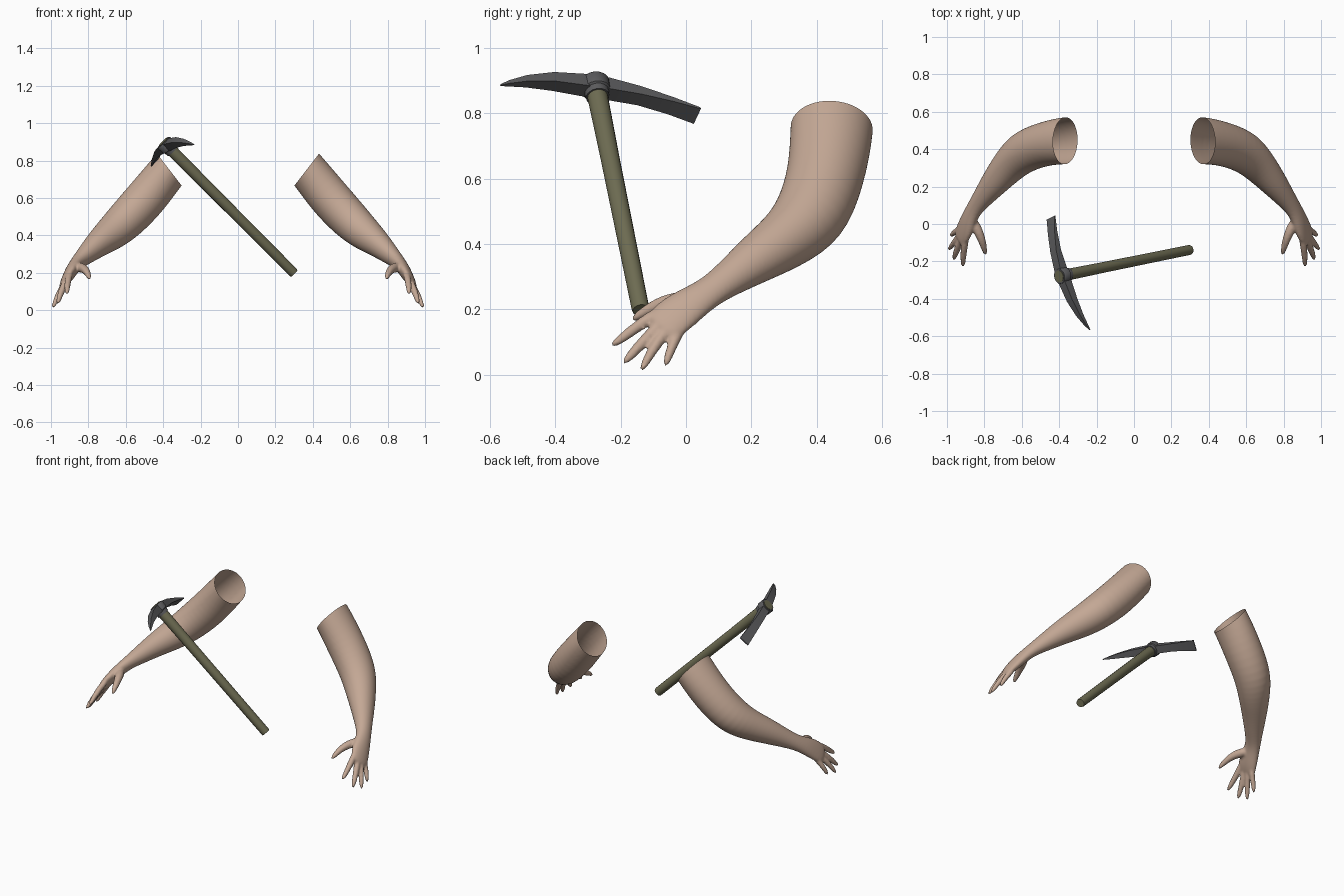
import bpy, bmesh, math
from mathutils import Vector, Matrix

default = bpy.data.objects.get("Cube")
if default:
    bpy.data.objects.remove(default, do_unlink=True)


def material(name, rgb):
    mat = bpy.data.materials.new(name)
    mat.use_nodes = True
    colour = (*rgb, 1)
    mat.diffuse_color = colour
    bsdf = mat.node_tree.nodes["Principled BSDF"]
    bsdf.inputs["Base Color"].default_value = colour
    bsdf.inputs["Roughness"].default_value = 0.8
    return mat


skin = material("skin", (0.55, 0.39, 0.30))
wood = material("olive wood", (0.155, 0.15, 0.085))
iron = material("dark iron", (0.105, 0.105, 0.11))


def loft(bm, rings):
    """Skin a list of equal point rings and cap both ends."""
    loops = [[bm.verts.new(p) for p in ring] for ring in rings]
    n = len(loops[0])
    for a, b in zip(loops, loops[1:]):
        for i in range(n):
            j = (i + 1) % n
            bm.faces.new((a[i], a[j], b[j], b[i]))
    bm.faces.new(loops[0][::-1])
    bm.faces.new(loops[-1])


def ellipse(centre, u, v, a, b, n):
    angles = [2 * math.pi * i / n for i in range(n)]
    return [centre + u * a * math.cos(t) + v * b * math.sin(t) for t in angles]


def limb(bm, sections, across, n):
    """Tube through (x, y, z, half width, half depth) sections."""
    pts = [Vector(s[:3]) for s in sections]
    rings = []
    for i, s in enumerate(sections):
        t = (pts[min(i + 1, len(pts) - 1)] - pts[max(i - 1, 0)]).normalized()
        u = (across - t * across.dot(t)).normalized()
        rings.append(ellipse(pts[i], u, t.cross(u), s[3], s[-1], n))
    loft(bm, rings)


def finish(bm, name, mat):
    bmesh.ops.recalc_face_normals(bm, faces=bm.faces[:])
    mesh = bpy.data.meshes.new(name)
    bm.to_mesh(mesh)
    bm.free()
    mesh.materials.append(mat)
    return add(mesh, name)


def add(mesh, name):
    obj = bpy.data.objects.new(name, mesh)
    bpy.context.scene.collection.objects.link(obj)
    return obj


def smooth(obj, degrees):
    bpy.ops.object.select_all(action="DESELECT")
    obj.select_set(True)
    bpy.context.view_layer.objects.active = obj
    bpy.ops.object.shade_smooth_by_angle(angle=math.radians(degrees))


# Arm: shoulder to knuckles
knuckle_line = Vector((0.35, 0.70, -0.62)).normalized()
arm_sections = [
    (0.27, 0.45, 0.87, 0.130, 0.105),
    (0.372, 0.447, 0.75, 0.131, 0.106),
    (0.48, 0.43, 0.61, 0.121, 0.116),
    (0.60, 0.385, 0.48, 0.119, 0.110),
    (0.677, 0.303, 0.41, 0.094, 0.095),
    (0.747, 0.22, 0.357, 0.079, 0.074),
    (0.81, 0.14, 0.30, 0.059, 0.054),
    (0.86, 0.075, 0.255, 0.049, 0.037),
    (0.885, 0.02, 0.22, 0.059, 0.035),
    (0.905, -0.03, 0.185, 0.068, 0.031),
    (0.925, -0.065, 0.155, 0.065, 0.023),
    (0.936, -0.088, 0.138, 0.050, 0.014),
]

# Digits: (x, y, z, radius) from the palm to the tip
digits = {
    "thumb": [(0.87, 0.03, 0.23, 0.030), (0.828, -0.045, 0.228, 0.027),
              (0.806, -0.11, 0.205, 0.020), (0.792, -0.168, 0.165, 0.012)],
    "index": [(0.895, -0.06, 0.205, 0.018), (0.906, -0.11, 0.175, 0.020),
              (0.913, -0.17, 0.132, 0.018), (0.915, -0.232, 0.085, 0.012)],
    "middle": [(0.912, -0.06, 0.175, 0.018), (0.928, -0.095, 0.138, 0.020),
               (0.950, -0.145, 0.086, 0.018), (0.966, -0.194, 0.032, 0.012)],
    "ring": [(0.918, -0.04, 0.16, 0.018), (0.938, -0.07, 0.122, 0.019),
             (0.967, -0.107, 0.070, 0.017), (0.992, -0.139, 0.009, 0.011)],
    "little": [(0.922, -0.01, 0.15, 0.017), (0.938, -0.03, 0.117, 0.018),
               (0.963, -0.047, 0.076, 0.016), (0.982, -0.065, 0.024, 0.011)],
}

bm = bmesh.new()
limb(bm, arm_sections, knuckle_line, 16)
for path in digits.values():
    limb(bm, path, knuckle_line, 10)
rough = finish(bm, "arm_rough", skin)

# Fuse the hand and arm into one soft skin
rough.modifiers.new("round", "SUBSURF").levels = 2
fuse = rough.modifiers.new("fuse", "REMESH")
fuse.mode = "VOXEL"
fuse.voxel_size = 0.007
relax = rough.modifiers.new("relax", "SMOOTH")
relax.factor = 0.5
relax.iterations = 4
depsgraph = bpy.context.evaluated_depsgraph_get()
mesh = bpy.data.meshes.new_from_object(rough.evaluated_get(depsgraph))
bpy.data.objects.remove(rough, do_unlink=True)

# Cut the shoulder open
bm = bmesh.new()
bm.from_mesh(mesh)
bmesh.ops.bisect_plane(bm, geom=bm.verts[:] + bm.edges[:] + bm.faces[:],
                       plane_co=(0.37, 0.45, 0.755),
                       plane_no=(-0.79, 0, 0.61), clear_outer=True)
bm.to_mesh(mesh)
bm.free()
mesh.materials.clear()
mesh.materials.append(skin)
left_arm = add(mesh, "left_arm")
smooth(left_arm, 80)

# Mirror it for the other side
mirrored = left_arm.data.copy()
mirrored.transform(Matrix.Scale(-1, 4, (1, 0, 0)))
mirrored.flip_normals()
right_arm = add(mirrored, "right_arm")
smooth(right_arm, 80)

# Pickaxe axes: shaft, head length and head width
eye = Vector((-0.38, -0.276, 0.88))
foot = Vector((0.30, -0.138, 0.197))
shaft = (eye - foot).normalized()
along = Vector((0.33, -0.935, 0.14))
along = (along - shaft * along.dot(shaft)).normalized()
wide = shaft.cross(along)


def turned(name, profile, mat, n):
    """Round part on the shaft from (height above eye, radius) pairs."""
    part = bmesh.new()
    loft(part, [ellipse(eye + shaft * h, along, wide, r, r, n) for h, r in profile])
    obj = finish(part, name, mat)
    smooth(obj, 40)
    return obj


length = (eye - foot).length
turned("pickaxe_handle", [(-length, 0.025), (-length + 0.01, 0.027),
                          (-0.3, 0.029), (0.03, 0.032)], wood, 16)
turned("pickaxe_collar", [(-0.043, 0.036), (-0.022, 0.038), (-0.018, 0.044),
                          (0.02, 0.045), (0.027, 0.040)], iron, 16)

# Pickaxe head: (length, drop, half width, half thickness), adze to point
head_sections = [
    (-0.323, -0.061, 0.033, 0.003), (-0.24, -0.034, 0.028, 0.010),
    (-0.14, -0.010, 0.024, 0.018), (-0.04, 0, 0.024, 0.025),
    (0.04, 0, 0.024, 0.025), (0.14, -0.004, 0.021, 0.020),
    (0.23, -0.021, 0.014, 0.013), (0.29, -0.042, 0.007, 0.007),
    (0.32, -0.056, 0.002, 0.002),
]
corners = [(-1, -1), (1, -1), (1, 1), (-1, 1)]
bm = bmesh.new()
loft(bm, [[eye + along * l + wide * w * i + shaft * (d + t * j) for i, j in corners]
          for l, d, w, t in head_sections])
head = finish(bm, "pickaxe_head", iron)
smooth(head, 30)
